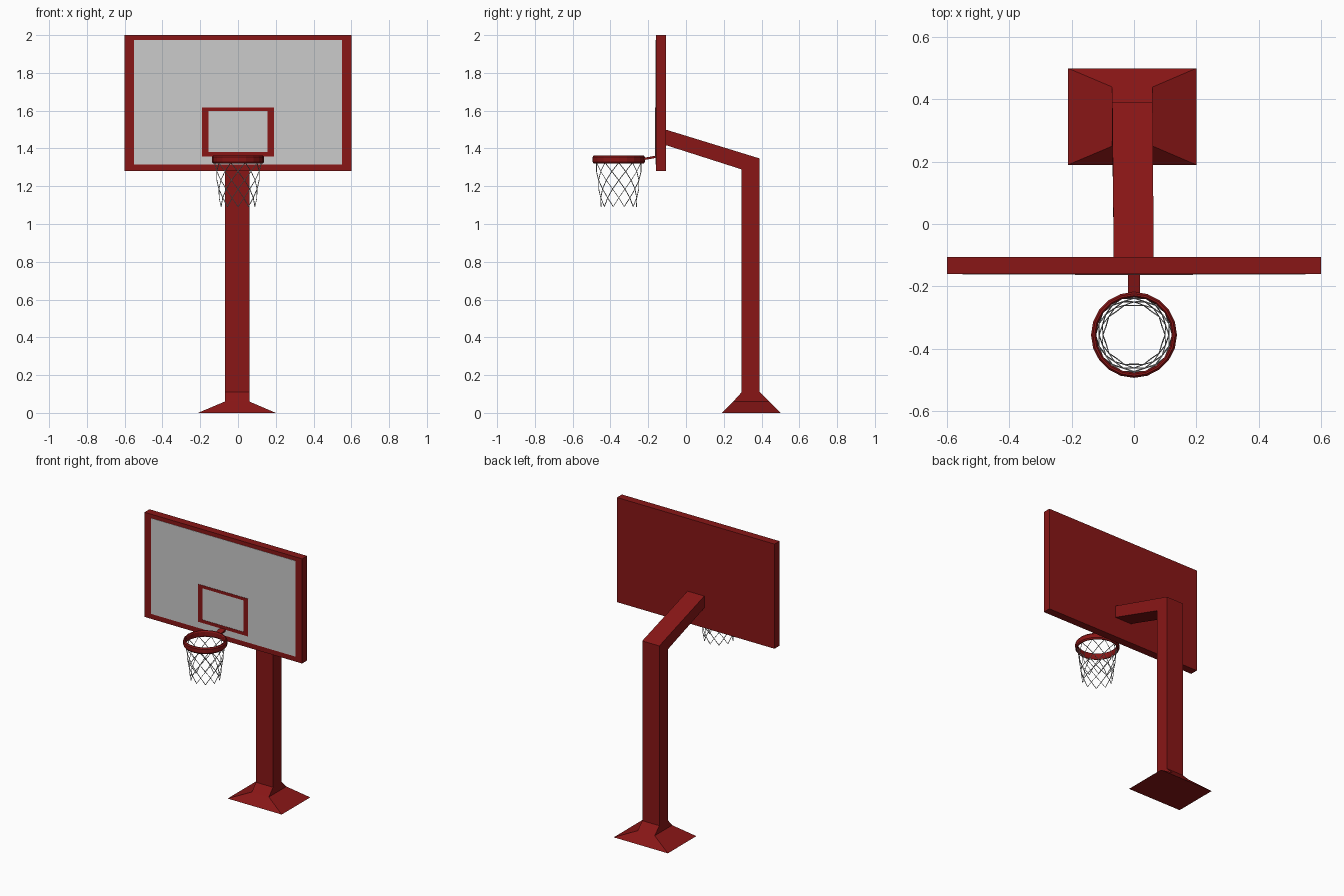
import bpy, bmesh
from math import sin, cos, pi

if "Cube" in bpy.data.objects:
    bpy.data.objects.remove(bpy.data.objects["Cube"])

red = bpy.data.materials.new("dark_red")
red.diffuse_color = (0.25, 0.008, 0.008, 1)
red.use_nodes = True
red.node_tree.nodes["Principled BSDF"].inputs["Base Color"].default_value = red.diffuse_color


def add_mesh(name, bm, mat=None):
    bmesh.ops.recalc_face_normals(bm, faces=bm.faces)
    me = bpy.data.meshes.new(name)
    bm.to_mesh(me)
    bm.free()
    ob = bpy.data.objects.new(name, me)
    bpy.context.collection.objects.link(ob)
    if mat:
        me.materials.append(mat)
    return ob


def loft(name, rings, mat=None, closed=False):
    """Skin equal-length rings; cap the ends, or join last to first."""
    bm = bmesh.new()
    vs = [[bm.verts.new(p) for p in r] for r in rings]
    pairs = list(zip(vs, vs[1:])) + ([(vs[-1], vs[0])] if closed else [])
    for a, b in pairs:
        for i in range(len(a)):
            j = (i + 1) % len(a)
            bm.faces.new((a[i], a[j], b[j], b[i]))
    if not closed:
        bm.faces.new(vs[0])
        bm.faces.new(vs[-1])
    return add_mesh(name, bm, mat)


def quad(xl, xr, a, b):
    """Cross-section spanning xl..xr between (y, z) points a and b."""
    return [(xl, *a), (xr, *a), (xr, *b), (xl, *b)]


def box(name, x0, x1, y0, y1, z0, z1, mat=None):
    return loft(name, [quad(x0, x1, (y0, z), (y1, z)) for z in (z0, z1)], mat)


# Flared base, post and sloping arm as one bent tube
loft("stand", [
    quad(-0.212, 0.2, (0.19, 0), (0.5, 0)),
    quad(-0.07, 0.06, (0.25, 0.06), (0.44, 0.06)),
    quad(-0.07, 0.06, (0.295, 0.11), (0.39, 0.11)),
    quad(-0.07, 0.06, (0.295, 1.289), (0.39, 1.347)),
    quad(-0.065, 0.063, (-0.108, 1.418), (-0.108, 1.5)),
], red)

# Backboard with its grey panel
box("backboard", -0.6, 0.6, -0.16, -0.106, 1.28, 2.0, red)
box("backboard_panel", -0.55, 0.55, -0.162, -0.159, 1.315, 1.973)

# Target square: rectangular frame on the panel
def rect(h, z0, z1, y):
    return [(-h, y, z0), (h, y, z0), (h, y, z1), (-h, y, z1)]

outer, inner = (0.19, 1.358, 1.617), (0.155, 1.38, 1.597)
loft("target_square", [rect(*outer, -0.161), rect(*outer, -0.164),
                       rect(*inner, -0.164), rect(*inner, -0.161)], red, closed=True)

# Hoop: bevelled band swept around 20 sides
CY = -0.356
SIDES = 20
profile = [(0.121, 1.33), (0.126, 1.32), (0.132, 1.32), (0.138, 1.328),
           (0.138, 1.355), (0.132, 1.363), (0.126, 1.363), (0.121, 1.355)]
loft("hoop", [[(r * cos(2 * pi * k / SIDES), CY + r * sin(2 * pi * k / SIDES), z)
               for r, z in profile] for k in range(SIDES)], red, closed=True)

# Bracket joining hoop to board
loft("hoop_bracket", [quad(-0.02, 0.02, (-0.158, 1.350), (-0.158, 1.362)),
                      quad(-0.02, 0.02, (-0.226, 1.338), (-0.226, 1.350))], red)

# Net: two families of crossing strands on a tapering cone
COLS, ROWS = 10, 5
cu = bpy.data.curves.new("net", "CURVE")
cu.dimensions = "3D"
cu.bevel_depth = 0.0022
cu.bevel_resolution = 0
for c in range(COLS):
    for turn in (-1, 1):
        sp = cu.splines.new("POLY")
        sp.points.add(ROWS)
        for k, p in enumerate(sp.points):
            t = k / ROWS
            ang = 2 * pi * (c + turn * k / 2) / COLS
            r = 0.124 - 0.03 * t
            p.co = (r * cos(ang), CY + r * sin(ang), 1.325 - 0.233 * t, 1)
bpy.context.collection.objects.link(bpy.data.objects.new("net", cu))
